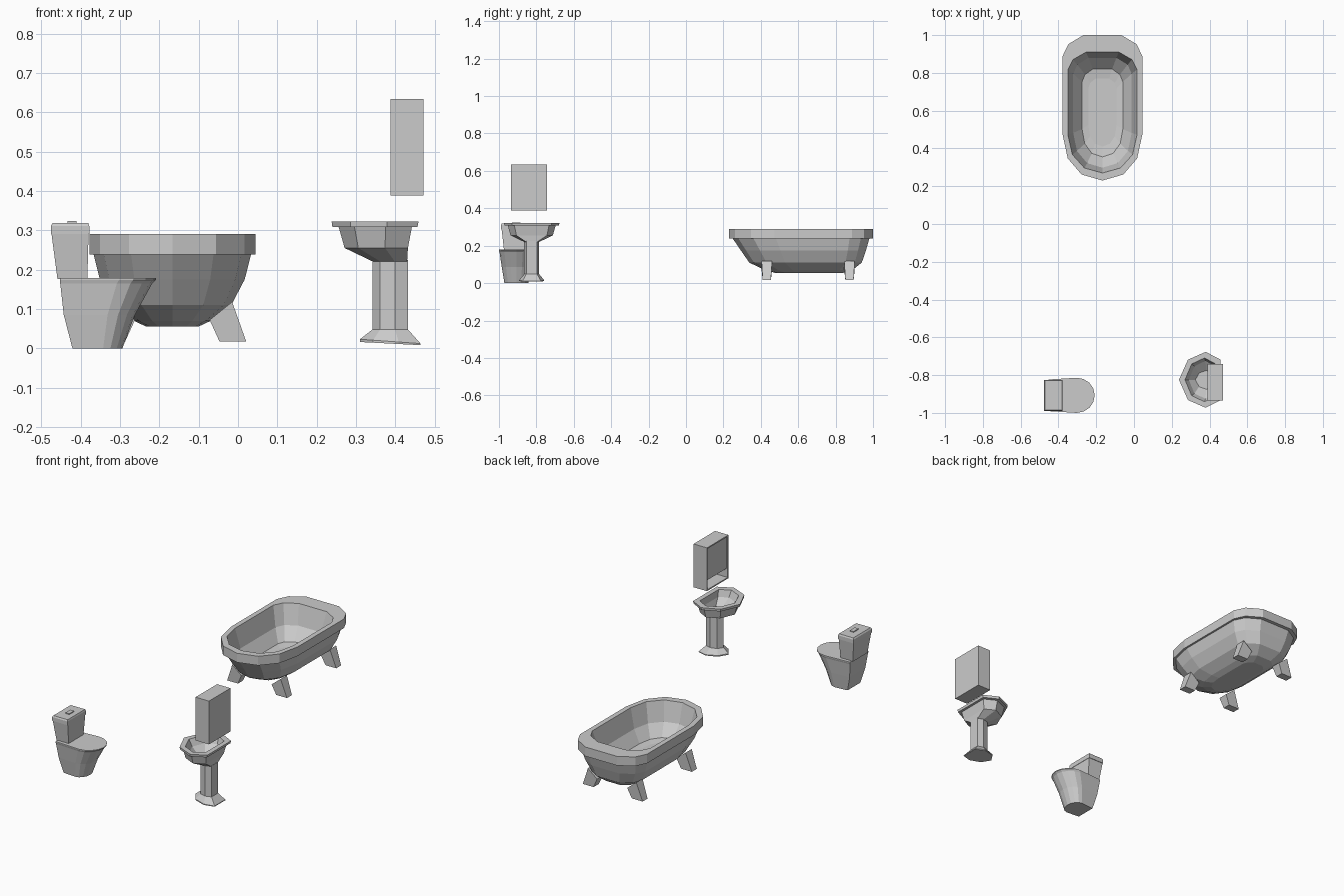
import bpy, bmesh, math

if "Cube" in bpy.data.objects:
    bpy.data.objects.remove(bpy.data.objects["Cube"])


def make(name, verts, faces):
    me = bpy.data.meshes.new(name)
    me.from_pydata(verts, [], faces)
    bm = bmesh.new()
    bm.from_mesh(me)
    bmesh.ops.recalc_face_normals(bm, faces=bm.faces)
    bm.to_mesh(me)
    bm.free()
    ob = bpy.data.objects.new(name, me)
    bpy.context.collection.objects.link(ob)
    return ob


def loft(name, rings):
    """Skin a stack of equal-length rings and cap both ends."""
    n = len(rings[0])
    verts = [p for r in rings for p in r]
    faces = [(k * n + i, k * n + (i + 1) % n, (k + 1) * n + (i + 1) % n, (k + 1) * n + i)
             for k in range(len(rings) - 1) for i in range(n)]
    faces += [tuple(range(n)), tuple(range(len(verts) - n, len(verts)))]
    return make(name, verts, faces)


def fit(outline, x0, x1, y0, y1, z, z_right=None):
    """Stretch an outline to a bounding box at height z, optionally tilted along x."""
    xs, ys = [p[0] for p in outline], [p[1] for p in outline]
    ring = []
    for x, y in outline:
        u = (x - min(xs)) / (max(xs) - min(xs))
        v = (y - min(ys)) / (max(ys) - min(ys))
        zz = z if z_right is None else z + (z_right - z) * u
        ring.append((x0 + (x1 - x0) * u, y0 + (y1 - y0) * v, zz))
    return ring


def mirrored(half, axis):
    """Complete a half outline whose end points may lie on the mirror line."""
    flip = [(-x, y) if axis == 'x' else (x, -y) for x, y in reversed(half)]
    return half + [p for p in flip if p not in half]


SQUARE = [(0, 0), (1, 0), (1, 1), (0, 1)]


def box(name, x0, x1, y0, y1, z0, z1):
    return loft(name, [fit(SQUARE, x0, x1, y0, y1, z) for z in (z0, z1)])


# Bathtub: shell from inner floor, over the rim, down to the underside
CX = -0.167
tub = mirrored([(0.0, 1.0), (0.1, 1.0), (0.18, 0.952), (0.21, 0.889), (0.21, 0.476),
                (0.183, 0.35), (0.11, 0.265), (0.0, 0.233)], 'x')
tub_rings = [(0.075, 0.41, 0.77, 0.109), (0.108, 0.355, 0.82, 0.116), (0.155, 0.298, 0.88, 0.18),
             (0.183, 0.27, 0.91, 0.29), (0.211, 0.23, 1.0, 0.29), (0.211, 0.23, 1.0, 0.238),
             (0.2, 0.25, 0.98, 0.238), (0.184, 0.293, 0.962, 0.175), (0.15, 0.338, 0.94, 0.11),
             (0.098, 0.42, 0.89, 0.07), (0.066, 0.475, 0.84, 0.055)]
loft("bathtub", [fit(tub, CX - h, CX + h, a, b, z) for h, a, b, z in tub_rings])

# Four splayed tub legs
for end, yc in (("front", 0.432), ("back", 0.874)):
    for side, s in (("left", -1), ("right", 1)):
        foot = fit(SQUARE, 0.12, 0.188, yc - 0.022, yc + 0.022, 0.017)
        top = fit(SQUARE, 0.095, 0.152, yc - 0.028, yc + 0.028, 0.072, 0.118)
        loft(f"tub_leg_{end}_{side}",
             [[(CX + s * x, y, z) for x, y, z in r] for r in (foot, top)])

# Toilet bowl with closed lid
TY = -0.907
arc = [(1.6 + math.cos(a), math.sin(a)) for a in [math.pi * (i / 8 - 0.5) for i in range(9)]]
bowl = [(0, -0.9)] + arc + [(0, 0.9)]
bowl_rings = [(-0.421, -0.294, 0.064, 0), (-0.443, -0.262, 0.078, 0.085),
              (-0.452, -0.218, 0.09, 0.165), (-0.453, -0.208, 0.093, 0.174),
              (-0.453, -0.208, 0.093, 0.179)]
loft("toilet_bowl", [fit(bowl, a, b, TY - h, TY + h, z) for a, b, h, z in bowl_rings])

# Cistern, its lid and flush button
tank_rings = [(-0.459, -0.383, 0.066, 0.176), (-0.474, -0.38, 0.079, 0.29)]
lid_rings = [(-0.476, -0.378, 0.082, 0.29), (-0.476, -0.378, 0.082, 0.311),
             (-0.471, -0.381, 0.078, 0.319)]
for name, rings in (("toilet_tank", tank_rings), ("toilet_tank_lid", lid_rings)):
    loft(name, [fit(SQUARE, a, b, TY - h, TY + h, z) for a, b, h, z in rings])
box("flush_button", -0.434, -0.41, TY - 0.022, TY + 0.022, 0.317, 0.324)

# Wash basin bowl
SY = -0.825
basin = mirrored([(0.238, 0.0), (0.286, 0.107), (0.38, 0.148), (0.46, 0.107)], 'y')
basin_rings = [(0.325, 0.415, 0.05, 0.25), (0.29, 0.428, 0.1, 0.285), (0.27, 0.432, 0.116, 0.322),
               (0.238, 0.459, 0.148, 0.322), (0.24, 0.456, 0.146, 0.308),
               (0.256, 0.442, 0.128, 0.308), (0.271, 0.432, 0.113, 0.255),
               (0.342, 0.43, 0.042, 0.221)]
loft("basin", [fit(basin, a, b, SY - h, SY + h, z) for a, b, h, z in basin_rings])

# Basin pedestal with flared foot
ped_rings = [(0.342, 0.432, 0.04, 0.224, 0.224), (0.342, 0.432, 0.04, 0.048, 0.048),
             (0.31, 0.464, 0.067, 0.023, 0.012), (0.31, 0.464, 0.067, 0.016, 0.008)]
loft("basin_pedestal", [fit(basin, a, b, SY - h, SY + h, z, zr) for a, b, h, z, zr in ped_rings])

# Wall cabinet: mirror door with an open shelf below, facing the room
X0, X1, Y0, Y1, Z0, Z1, T = 0.388, 0.472, -0.935, -0.742, 0.388, 0.634, 0.007
box("cabinet_back", X1 - T, X1, Y0, Y1, Z0, Z1)
for name, y in (("cabinet_side_front", Y0), ("cabinet_side_back", Y1 - T)):
    box(name, X0, X1 - T, y, y + T, Z0, Z1)
for name, z in (("cabinet_bottom", Z0), ("cabinet_top", Z1 - T)):
    box(name, X0, X1 - T, Y0 + T, Y1 - T, z, z + T)
box("cabinet_mirror", X0 + 0.006, X1 - T, Y0 + T, Y1 - T, 0.445, Z1 - T)
